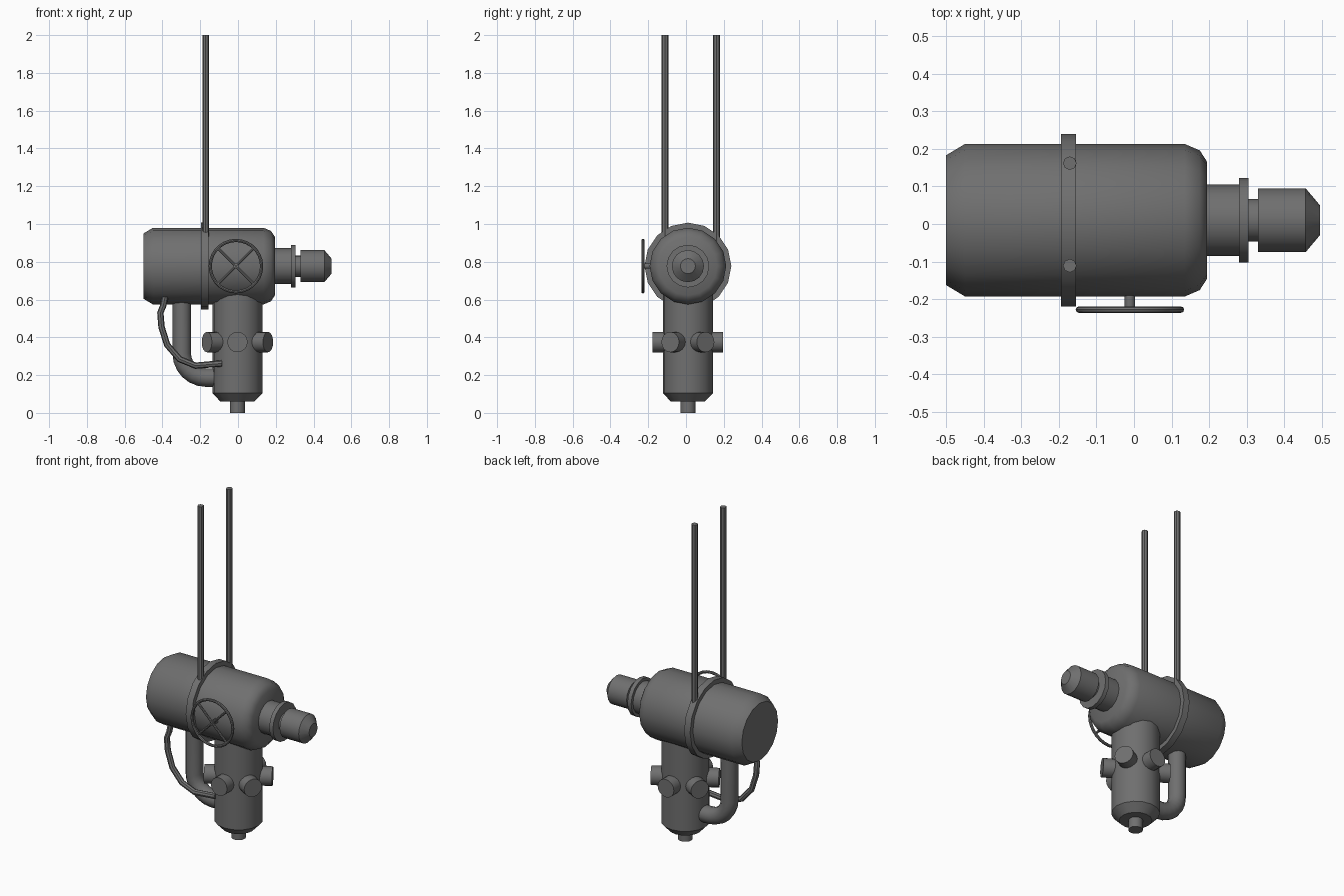
import bpy, bmesh, math
from mathutils import Vector

if "Cube" in bpy.data.objects:
    bpy.data.objects.remove(bpy.data.objects["Cube"], do_unlink=True)

CY = 0.01      # shared centre line in y
TZ = 0.777     # height of the tank axis

grey = bpy.data.materials.new("gunmetal grey")
grey.use_nodes = True
tone = (0.16, 0.16, 0.16, 1)
grey.diffuse_color = tone
grey.node_tree.nodes["Principled BSDF"].inputs["Base Color"].default_value = tone


def finish(name, bm):
    bmesh.ops.recalc_face_normals(bm, faces=bm.faces)
    mesh = bpy.data.meshes.new(name)
    bm.to_mesh(mesh)
    bm.free()
    ob = bpy.data.objects.new(name, mesh)
    bpy.context.collection.objects.link(ob)
    mesh.materials.append(grey)
    bpy.ops.object.select_all(action='DESELECT')
    ob.select_set(True)
    bpy.context.view_layer.objects.active = ob
    bpy.ops.object.shade_smooth_by_angle(angle=math.radians(40))
    return ob


def skin(name, rings, closed=False):
    """Bridge rings of points; cap both ends unless the loop is closed."""
    bm = bmesh.new()
    loops = [[bm.verts.new(p) for p in ring] for ring in rings]
    n = len(loops[0])
    pairs = list(zip(loops, loops[1:]))
    if closed:
        pairs.append((loops[-1], loops[0]))
    for a, b in pairs:
        for i in range(n):
            j = (i + 1) % n
            bm.faces.new((a[i], a[j], b[j], b[i]))
    if not closed:
        bm.faces.new(loops[0])
        bm.faces.new(loops[-1])
    return finish(name, bm)


def circle(centre, u, v, r, n):
    return [centre + r * (u * math.cos(t) + v * math.sin(t))
            for t in (2 * math.pi * i / n for i in range(n))]


def lathe(name, origin, axis, profile, n=16):
    """Turn (distance, radius) pairs about an axis."""
    axis, origin = Vector(axis).normalized(), Vector(origin)
    ref = Vector((0, 1, 0)) if abs(axis.y) < 0.5 else Vector((0, 0, 1))
    u = axis.cross(ref).normalized()
    v = axis.cross(u)
    return skin(name, [circle(origin + axis * d, u, v, r, n) for d, r in profile])


def tube(name, points, y, r, n=10):
    """Sweep a round section along (x, z) points at constant y."""
    pts = [Vector((x, y, z)) for x, z in points]
    side = Vector((0, 1, 0))
    rings = []
    for i, p in enumerate(pts):
        d = (pts[min(i + 1, len(pts) - 1)] - pts[max(i - 1, 0)]).normalized()
        rings.append(circle(p, side, d.cross(side), r, n))
    return skin(name, rings)


# Horizontal tank with its strap
lathe("tank", (0, CY, TZ), (1, 0, 0),
      [(-0.5, 0.173), (-0.45, 0.203), (0.135, 0.203), (0.175, 0.186), (0.195, 0.155)])
lathe("tank_strap", (-0.175, CY, TZ), (1, 0, 0), [(-0.02, 0.23), (0.02, 0.23)])

# Stepped nozzle on the tank end
lathe("nozzle", (0, CY, TZ), (1, 0, 0),
      [(0.18, 0.095), (0.28, 0.095), (0.28, 0.113), (0.305, 0.113), (0.305, 0.057),
       (0.33, 0.057), (0.33, 0.085), (0.457, 0.085), (0.495, 0.04)])

# Hanging rods
for label, y in (("front", -0.111), ("back", 0.162)):
    lathe(label + "_hanging_rod", (-0.171, y, 0), (0, 0, 1), [(0.9, 0.018), (2, 0.018)], 8)

# Upright body with drain stub
lathe("upright_body", (-0.003, CY, 0), (0, 0, 1),
      [(0, 0.04), (0.06, 0.04), (0.06, 0.09), (0.105, 0.133), (0.7, 0.133)])

# Six side plugs
for k in range(6):
    a = math.radians(30 + 60 * k)
    lathe(f"side_plug_{k + 1}", (-0.003, CY, 0.375), (math.cos(a), math.sin(a), 0),
          [(0.05, 0.054), (0.187, 0.054)])

# Elbow pipe from the tank to the body
bend = [(-0.17 - 0.128 * math.cos(t), 0.315 - 0.128 * math.sin(t))
        for t in (math.pi / 2 * i / 6 for i in range(7))]
tube("elbow_pipe", [(-0.298, 0.65)] + bend + [(-0.09, 0.187)], CY, 0.049, 12)

# Thin hose
tube("thin_hose", [(-0.385, 0.62), (-0.395, 0.57), (-0.411, 0.53), (-0.405, 0.455),
                   (-0.375, 0.36), (-0.31, 0.285), (-0.225, 0.25), (-0.085, 0.262)],
     -0.09, 0.017, 8)

# Handwheel: rim, crossed spokes and stem
hub = Vector((-0.011, -0.228, TZ))
rim = []
for i in range(28):
    t = 2 * math.pi * i / 28
    out = Vector((math.cos(t), 0, math.sin(t)))
    rim.append(circle(hub + out * 0.136, out, Vector((0, 1, 0)), 0.0085, 8))
skin("handwheel_rim", rim, closed=True)
for k, sx in enumerate((1, -1)):
    lathe(f"handwheel_spoke_{k + 1}", hub, (sx, 0, 1), [(-0.136, 0.007), (0.136, 0.007)], 8)
lathe("handwheel_stem", hub, (0, 1, 0), [(-0.004, 0.014), (0.06, 0.014)], 10)
